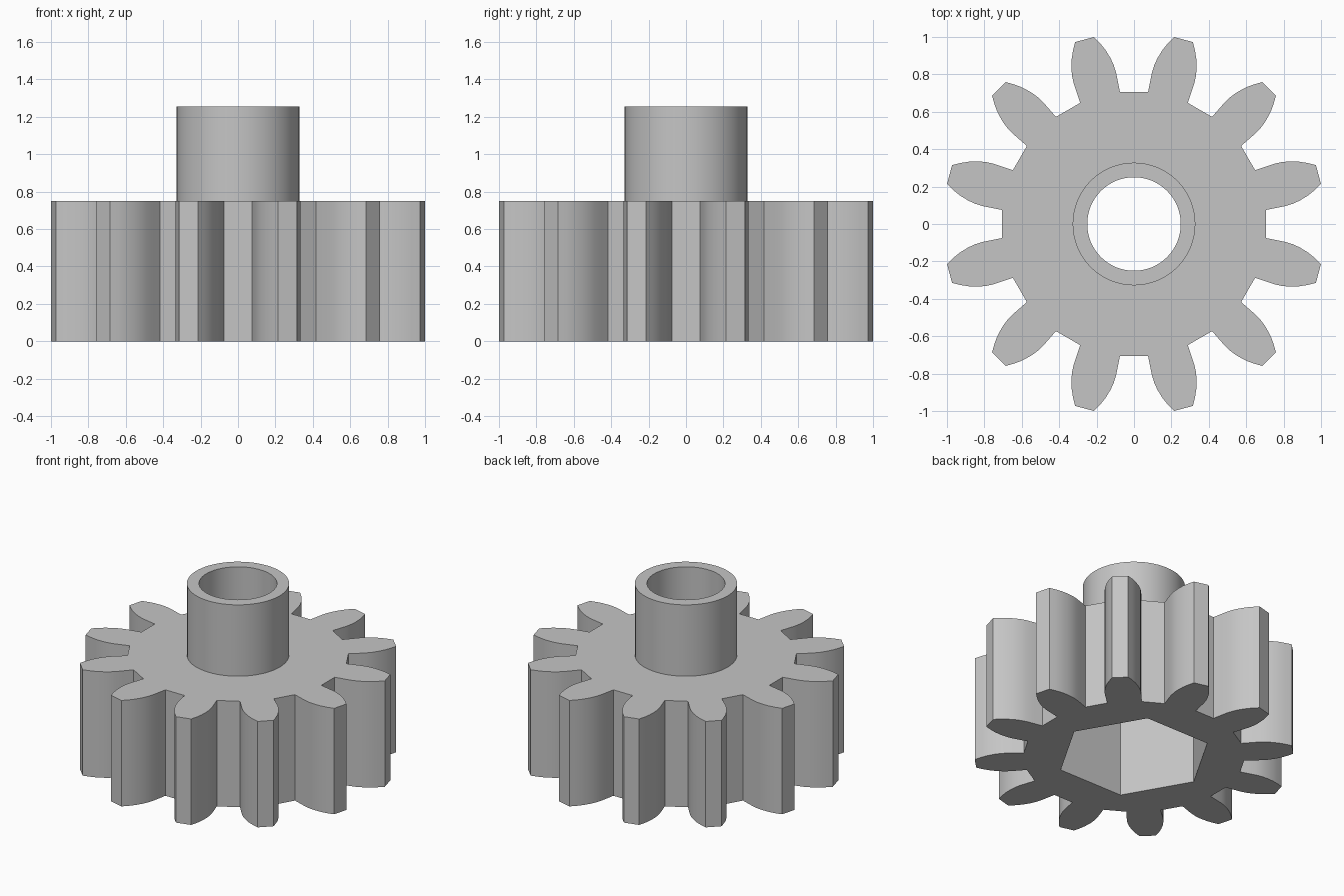
import bpy, bmesh
from math import cos, sin, tau

cube = bpy.data.objects.get("Cube")
if cube:
    bpy.data.objects.remove(cube, do_unlink=True)

TEETH = 12
GEAR_TOP, HUB_TOP, POCKET_TOP = 0.75, 1.255, 0.62
HUB_R, BORE_R, HEX_R = 0.328, 0.25, 0.5

# Half of one tooth: distance from the axis, half width
FLANK = [(0.70, 0.110), (0.76, 0.114), (0.81, 0.117), (0.85, 0.115), (0.89, 0.108),
         (0.94, 0.093), (0.98, 0.075), (1.021, 0.052)]


def circle(radius, sides):
    return [(radius * cos(tau * i / sides), radius * sin(tau * i / sides)) for i in range(sides)]


def gear_outline():
    tooth = [(u, -w) for u, w in FLANK] + [(u, w) for u, w in reversed(FLANK)]
    points = []
    for k in range(TEETH):
        a = tau * (k + 0.5) / TEETH
        points += [(u * cos(a) - w * sin(a), u * sin(a) + w * cos(a)) for u, w in tooth]
    return points


bm = bmesh.new()


def ring(points, z):
    verts = [bm.verts.new((x, y, z)) for x, y in points]
    for a, b in zip(verts, verts[1:] + verts[:1]):
        bm.edges.new((a, b))
    return verts


def wall(points, low, high):
    """Upright wall on an outline; returns its bottom and top rings."""
    bottom, top = ring(points, low), ring(points, high)
    for i in range(len(bottom)):
        bm.faces.new((bottom[i - 1], bottom[i], top[i], top[i - 1]))
    return bottom, top


def cap(outer, inner):
    """Flat face between two rings at the same height."""
    edges = [bm.edges.get((loop[i - 1], loop[i])) for loop in (outer, inner) for i in range(len(loop))]
    bmesh.ops.triangle_fill(bm, edges=edges, use_beauty=True)


# Toothed body, hub, bore and hexagonal pocket underneath
gear_low, gear_high = wall(gear_outline(), 0, GEAR_TOP)
hub_low, hub_high = wall(circle(HUB_R, 64), GEAR_TOP, HUB_TOP)
bore_low, bore_high = wall(circle(BORE_R, 64), POCKET_TOP, HUB_TOP)
hex_low, hex_high = wall(circle(HEX_R, 6), 0, POCKET_TOP)

# Flat faces joining them
cap(gear_low, hex_low)
cap(hex_high, bore_low)
cap(gear_high, hub_low)
cap(hub_high, bore_high)
bmesh.ops.recalc_face_normals(bm, faces=bm.faces)

mesh = bpy.data.meshes.new("gear_with_hub")
bm.to_mesh(mesh)
bm.free()
gear = bpy.data.objects.new("gear_with_hub", mesh)
bpy.context.collection.objects.link(gear)

# Plain grey
colour = (0.56, 0.56, 0.56, 1)
grey = bpy.data.materials.new("light_grey")
grey.use_nodes = True
grey.diffuse_color = colour
grey.node_tree.nodes["Principled BSDF"].inputs["Base Color"].default_value = colour
mesh.materials.append(grey)

bpy.ops.object.select_all(action="DESELECT")
gear.select_set(True)
bpy.context.view_layer.objects.active = gear
bpy.ops.object.shade_smooth_by_angle()
